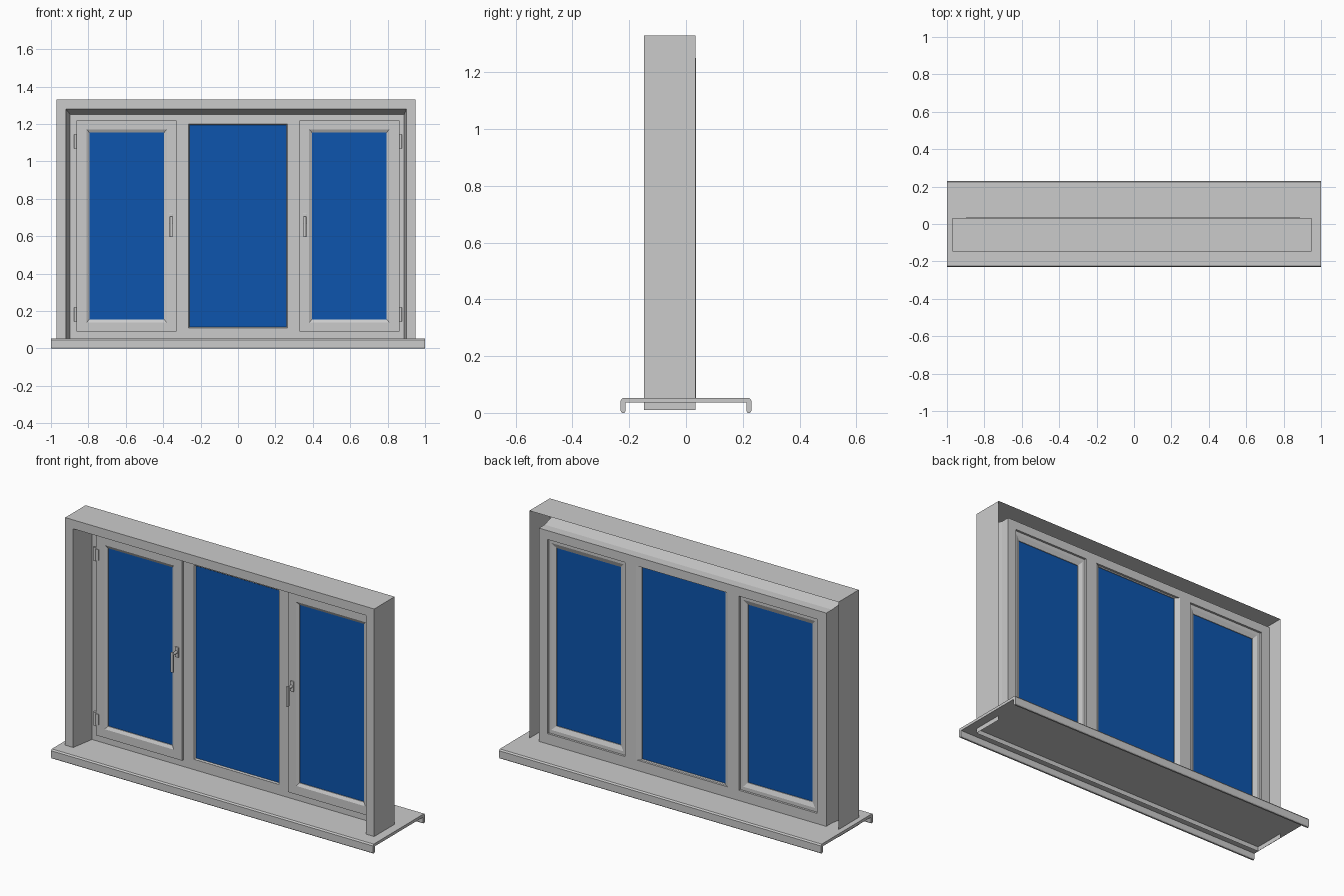
import bpy, bmesh, math
from mathutils import Matrix

if "Cube" in bpy.data.objects:
    bpy.data.objects.remove(bpy.data.objects["Cube"])


def finish(name, bm, mat=None, fix=True):
    if fix:
        bmesh.ops.recalc_face_normals(bm, faces=bm.faces)
    me = bpy.data.meshes.new(name)
    bm.to_mesh(me)
    bm.free()
    ob = bpy.data.objects.new(name, me)
    bpy.context.collection.objects.link(ob)
    if mat:
        me.materials.append(mat)
    return ob


def ring(name, stations, closed=True, open_bottom=False):
    """Loft rectangles (x0, x1, z0, z1, y) into a mitred frame."""
    bm = bmesh.new()
    loops = [[bm.verts.new(p) for p in ((a, y, c), (b, y, c), (b, y, d), (a, y, d))]
             for a, b, c, d, y in stations]
    n = len(loops)
    for i in range(n if closed else n - 1):
        p, q = loops[i], loops[(i + 1) % n]
        for k in range(4):
            if open_bottom and i == 0 and k == 0:
                continue
            j = (k + 1) % 4
            bm.faces.new((p[k], p[j], q[j], q[k]))
    return finish(name, bm)


def box(name, x0, x1, y0, y1, z0, z1, mat=None, bevel=0):
    bm = bmesh.new()
    m = Matrix.Translation(((x0 + x1) / 2, (y0 + y1) / 2, (z0 + z1) / 2)) @ \
        Matrix.Diagonal((x1 - x0, y1 - y0, z1 - z0, 1))
    bmesh.ops.create_cube(bm, size=1, matrix=m)
    if bevel:
        bmesh.ops.bevel(bm, geom=bm.edges[:], offset=bevel, segments=2,
                        profile=0.5, affect='EDGES')
    return finish(name, bm, mat)


def cylinder(name, loc, r, length, axis='Z'):
    bm = bmesh.new()
    m = Matrix.Translation(loc)
    if axis == 'Y':
        m = m @ Matrix.Rotation(math.pi / 2, 4, 'X')
    bmesh.ops.create_cone(bm, cap_ends=True, segments=16, radius1=r, radius2=r,
                          depth=length, matrix=m)
    ob = finish(name, bm)
    for p in ob.data.polygons:
        p.use_smooth = len(p.vertices) == 4
    return ob


glass = bpy.data.materials.new("blue_glass")
glass.diffuse_color = (0.004, 0.09, 0.42, 1)
glass.use_nodes = True
glass.node_tree.nodes["Principled BSDF"].inputs["Base Color"].default_value = glass.diffuse_color

# Sill: channel profile with rounded drip lips, extruded along x
half = [(0.23, 0.044), (0.23, 0.006), (0.226, 0.0), (0.217, 0.0),
        (0.213, 0.006), (0.213, 0.036)]
profile = [(0.224, 0.052)] + half + [(-y, z) for y, z in reversed(half)] + [(-0.224, 0.052)]
bm = bmesh.new()
face = bm.faces.new([bm.verts.new((-1, y, z)) for y, z in profile])
ext = bmesh.ops.extrude_face_region(bm, geom=[face])
bmesh.ops.translate(bm, vec=(2, 0, 0),
                    verts=[v for v in ext['geom'] if isinstance(v, bmesh.types.BMVert)])
finish("sill", bm)

# Wall surround: shell open at the back and below, with a splayed reveal
ring("wall_surround", [
    (-0.97, 0.95, 0.01, 1.33, 0.033),
    (-0.97, 0.95, 0.01, 1.33, -0.148),
    (-0.92, 0.90, 0.05, 1.28, -0.148),
    (-0.897, 0.888, 0.05, 1.25, -0.014)], closed=False, open_bottom=True)

# Fixed outer frame
ring("outer_frame", [
    (-0.897, 0.888, 0.05, 1.25, -0.014),
    (-0.897, 0.888, 0.05, 1.25, 0.036),
    (-0.84, 0.835, 0.11, 1.2, 0.036),
    (-0.84, 0.835, 0.11, 1.2, -0.014)])

# Middle light: mullions with sloped beads around the fixed pane
ring("middle_frame", [
    (-0.355, 0.355, 0.08, 1.22, -0.014),
    (-0.355, 0.355, 0.08, 1.22, 0.036),
    (-0.285, 0.285, 0.095, 1.215, 0.036),
    (-0.258, 0.258, 0.115, 1.195, 0.02),
    (-0.258, 0.258, 0.115, 1.195, -0.006),
    (-0.264, 0.264, 0.109, 1.201, -0.014)])
box("middle_pane", -0.262, 0.262, -0.004, 0.016, 0.111, 1.199, glass)

for s, side in ((-1, "left"), (1, "right")):
    def rect(a, b, z0, z1, y):
        return (min(s * a, s * b), max(s * a, s * b), z0, z1, y)

    # Opening sash with chamfered glazing edge
    ring(side + "_sash", [
        rect(0.33, 0.863, 0.09, 1.22, -0.014),
        rect(0.33, 0.863, 0.09, 1.22, -0.027),
        rect(0.38, 0.81, 0.138, 1.172, -0.027),
        rect(0.395, 0.795, 0.155, 1.155, -0.018),
        rect(0.395, 0.795, 0.155, 1.155, 0.014),
        rect(0.372, 0.82, 0.13, 1.18, 0.024),
        rect(0.345, 0.85, 0.1, 1.21, 0.024),
        rect(0.345, 0.85, 0.1, 1.21, -0.014)])
    a, b = sorted((s * 0.39, s * 0.8))
    box(side + "_pane", a, b, -0.014, 0.010, 0.15, 1.16, glass)

    # Hinges on the outer stile
    for z, pos in ((0.182, "lower"), (1.107, "upper")):
        cylinder(f"{side}_{pos}_hinge", (s * 0.87, -0.026, z), 0.008, 0.075)
        a, b = sorted((s * 0.845, s * 0.87))
        box(f"{side}_{pos}_hinge_leaf", a, b, -0.031, -0.024, z - 0.03, z + 0.03)

    # Handle: plate, spindle and hanging lever
    x = s * 0.358
    box(side + "_handle_plate", x - 0.011, x + 0.011, -0.036, -0.026, 0.665, 0.722, bevel=0.003)
    cylinder(side + "_handle_spindle", (x, -0.052, 0.695), 0.008, 0.04, 'Y')
    box(side + "_handle_lever", x - 0.008, x + 0.008, -0.078, -0.064, 0.595, 0.708, bevel=0.004)
